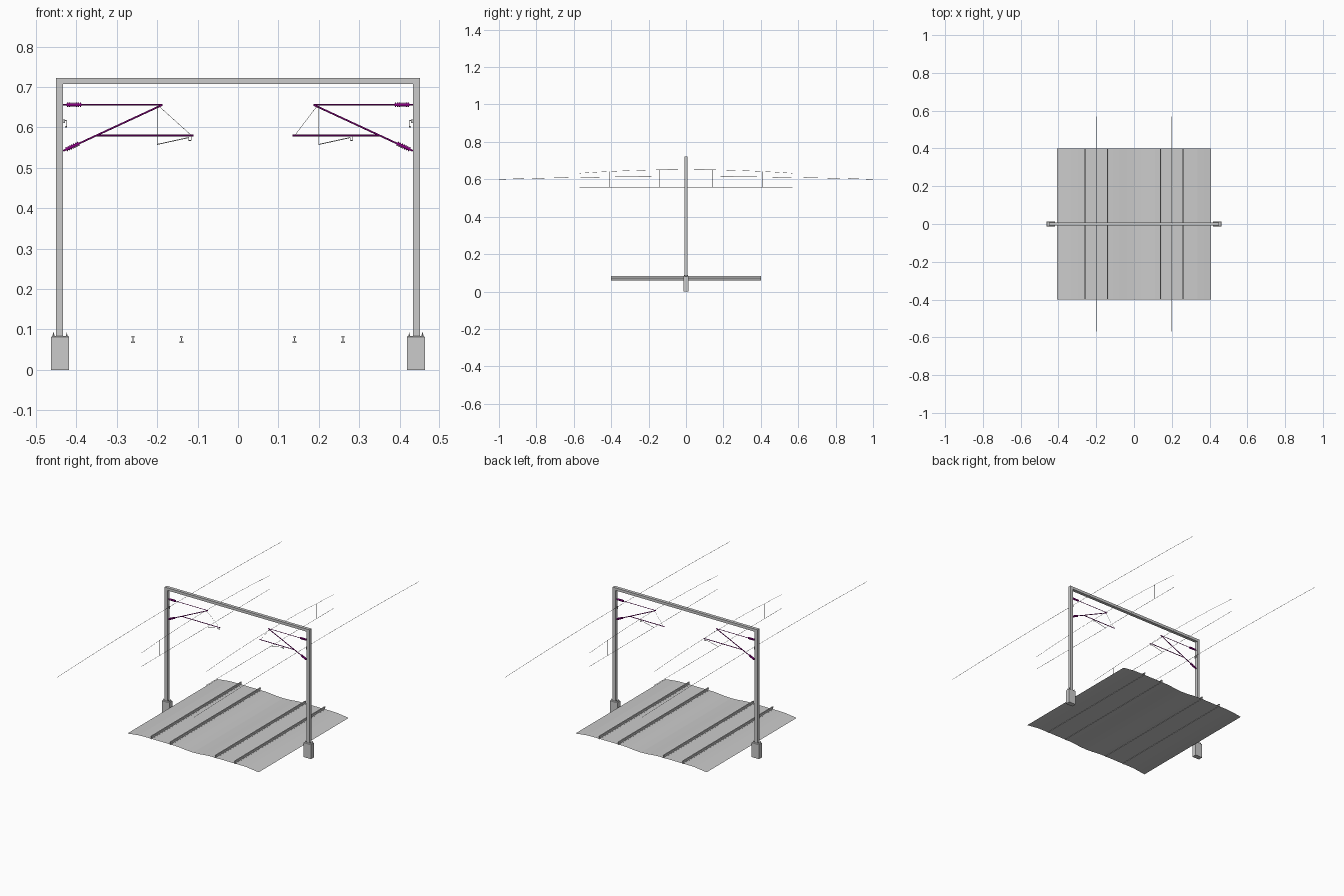
import bpy, bmesh, math
from mathutils import Vector, Matrix

if "Cube" in bpy.data.objects:
    bpy.data.objects.remove(bpy.data.objects["Cube"])


def material(name, rgb):
    m = bpy.data.materials.new(name)
    m.diffuse_color = (*rgb, 1)
    m.use_nodes = True
    m.node_tree.nodes["Principled BSDF"].inputs["Base Color"].default_value = m.diffuse_color
    return m


GREY = material("galvanised_grey", (0.6, 0.6, 0.6))
PURPLE = material("insulator_purple", (0.25, 0.0, 0.22))


def finish(name, bm, mat, smooth=False):
    bmesh.ops.recalc_face_normals(bm, faces=bm.faces)
    me = bpy.data.meshes.new(name)
    bm.to_mesh(me)
    bm.free()
    me.materials.append(mat)
    ob = bpy.data.objects.new(name, me)
    bpy.context.collection.objects.link(ob)
    if smooth:
        bpy.ops.object.select_all(action='DESELECT')
        ob.select_set(True)
        bpy.context.view_layer.objects.active = ob
        bpy.ops.object.shade_smooth_by_angle(angle=math.radians(50))
    return ob


def add_box(bm, lo, hi):
    lo, hi = Vector(lo), Vector(hi)
    mat = Matrix.Translation((lo + hi) / 2) @ Matrix.Diagonal((*(hi - lo), 1))
    return bmesh.ops.create_cube(bm, size=1, matrix=mat)["verts"]


def add_rod(bm, a, b, r, sides=8):
    a, b = Vector(a), Vector(b)
    d = b - a
    mat = Matrix.Translation((a + b) / 2) @ d.to_track_quat('Z', 'Y').to_matrix().to_4x4()
    bmesh.ops.create_cone(bm, cap_ends=True, segments=sides, radius1=r, radius2=r,
                          depth=d.length, matrix=mat)


def add_path(bm, pts, r, sides=8):
    for a, b in zip(pts, pts[1:]):
        add_rod(bm, a, b, r, sides)


def add_insulator(bm, a, b):
    # core with evenly spaced sheds
    a, b = Vector(a), Vector(b)
    add_rod(bm, a, b, 0.0035, 12)
    n = 7
    for i in range(n):
        p, q = a.lerp(b, (i + 0.15) / n), a.lerp(b, (i + 0.75) / n)
        add_rod(bm, p, q, 0.0055, 12)


# ballast bed: one open sheet with two raised track beds
half = [(0.0, 0.061), (0.04, 0.063), (0.08, 0.067), (0.11, 0.069),
        (0.30, 0.069), (0.335, 0.068), (0.37, 0.064), (0.408, 0.059)]
section = [(-x, z) for x, z in reversed(half[1:])] + half
bm = bmesh.new()
rows = [[bm.verts.new((x, y, z)) for x, z in section] for y in (-0.4, 0.4)]
for i in range(len(section) - 1):
    bm.faces.new((rows[0][i], rows[0][i + 1], rows[1][i + 1], rows[1][i]))
finish("ballast_bed", bm, GREY)

# rails: I-shaped section run along the track
rail = [(0.005, 0.067), (0.005, 0.0695), (0.0013, 0.071), (0.0013, 0.079),
        (0.0032, 0.080), (0.0032, 0.084)]
rail = rail + [(-x, z) for x, z in reversed(rail)]
for i, cx in enumerate((-0.26, -0.14, 0.14, 0.26)):
    bm = bmesh.new()
    f = bm.faces.new([bm.verts.new((cx + x, -0.4, z)) for x, z in rail])
    ext = bmesh.ops.extrude_face_region(bm, geom=[f], use_keep_orig=True)
    bmesh.ops.translate(bm, vec=(0, 0.8, 0),
                        verts=[v for v in ext["geom"] if isinstance(v, bmesh.types.BMVert)])
    finish(f"rail_{i + 1}", bm, GREY)

# portal beam
bm = bmesh.new()
add_box(bm, (-0.45, -0.009, 0.707), (0.45, 0.009, 0.722))
finish("portal_beam", bm, GREY)

for s, side in ((-1, "left"), (1, "right")):
    # post
    bm = bmesh.new()
    add_box(bm, (s * 0.4415 - 0.0085, -0.009, 0.08), (s * 0.4415 + 0.0085, 0.009, 0.707))
    finish(f"{side}_post", bm, GREY)

    # foundation block with chamfered top
    bm = bmesh.new()
    add_box(bm, (s * 0.4405 - 0.0225, -0.0135, 0), (s * 0.4405 + 0.0225, 0.0135, 0.084))
    top = [e for e in bm.edges if all(v.co.z > 0.05 for v in e.verts)]
    bmesh.ops.bevel(bm, geom=top, offset=0.003, segments=1, affect='EDGES')
    finish(f"{side}_foundation", bm, GREY)

    # anchor bolts
    bm = bmesh.new()
    for dx in (-0.0165, 0.0165):
        for y in (-0.008, 0.008):
            x = s * 0.4405 + dx
            add_rod(bm, (x, y, 0.082), (x, y, 0.093), 0.0012, 6)
            add_rod(bm, (x, y, 0.084), (x, y, 0.088), 0.0025, 6)
    finish(f"{side}_anchor_bolts", bm, GREY)

    # cantilever tubes: top tie, diagonal strut, registration tube
    tip = 0.11 if s < 0 else 0.135
    bm = bmesh.new()
    add_rod(bm, (s * 0.433, 0, 0.656), (s * 0.187, 0, 0.656), 0.0015)
    add_rod(bm, (s * 0.433, 0, 0.542), (s * 0.187, 0, 0.656), 0.0022)
    add_rod(bm, (s * 0.352, 0, 0.58), (s * tip, 0, 0.58), 0.002)
    finish(f"{side}_cantilever", bm, PURPLE, True)

    # ribbed insulators
    bm = bmesh.new()
    add_insulator(bm, (s * 0.424, 0, 0.656), (s * 0.387, 0, 0.656))
    add_insulator(bm, (s * 0.426, 0, 0.5453), (s * 0.393, 0, 0.5605))
    finish(f"{side}_insulators", bm, PURPLE, True)

    # steady arm hanging from a hook on the registration tube
    h = -0.116 if s < 0 else 0.284
    bm = bmesh.new()
    add_path(bm, [(h, 0, 0.58), (h, 0, 0.568), (h - 0.006, 0, 0.568),
                  (h - 0.006, 0, 0.575), (s * 0.2, 0, 0.558)], 0.0011, 6)
    finish(f"{side}_steady_arm", bm, GREY)

    # brace wire
    bm = bmesh.new()
    add_rod(bm, (s * 0.195, 0, 0.652), (s * (tip + 0.006), 0, 0.581), 0.0005, 6)
    finish(f"{side}_brace_wire", bm, GREY)

    # catenary: sagging messenger, contact wire, droppers
    def messenger(y):
        return 0.652 - 0.06 * y * y

    bm = bmesh.new()
    ys = [-0.57 + 1.14 * i / 12 for i in range(13)]
    add_path(bm, [(s * 0.2, y, messenger(y)) for y in ys], 0.0007, 6)
    add_rod(bm, (s * 0.2, -0.57, 0.557), (s * 0.2, 0.57, 0.557), 0.0008, 6)
    for y in (-0.41, -0.14, 0.14, 0.41):
        add_rod(bm, (s * 0.2, y, 0.557), (s * 0.2, y, messenger(y)), 0.0005, 6)
    finish(f"{side}_catenary_wires", bm, GREY)

    # feeder bracket and long feeder wire
    bm = bmesh.new()
    add_path(bm, [(s * 0.434, 0, 0.617), (s * 0.424, 0, 0.617), (s * 0.424, 0, 0.603),
                  (s * 0.428, 0, 0.601)], 0.0013, 6)
    add_box(bm, (s * 0.431 - 0.003, -0.005, 0.611), (s * 0.431 + 0.003, 0.005, 0.62))
    finish(f"{side}_feeder_bracket", bm, GREY)
    bm = bmesh.new()
    pts = [(s * 0.424, -1 + i / 8, 0.615 - 0.015 * (-1 + i / 8) ** 2) for i in range(17)]
    add_path(bm, pts, 0.0008, 6)
    finish(f"{side}_feeder_wire", bm, GREY)
